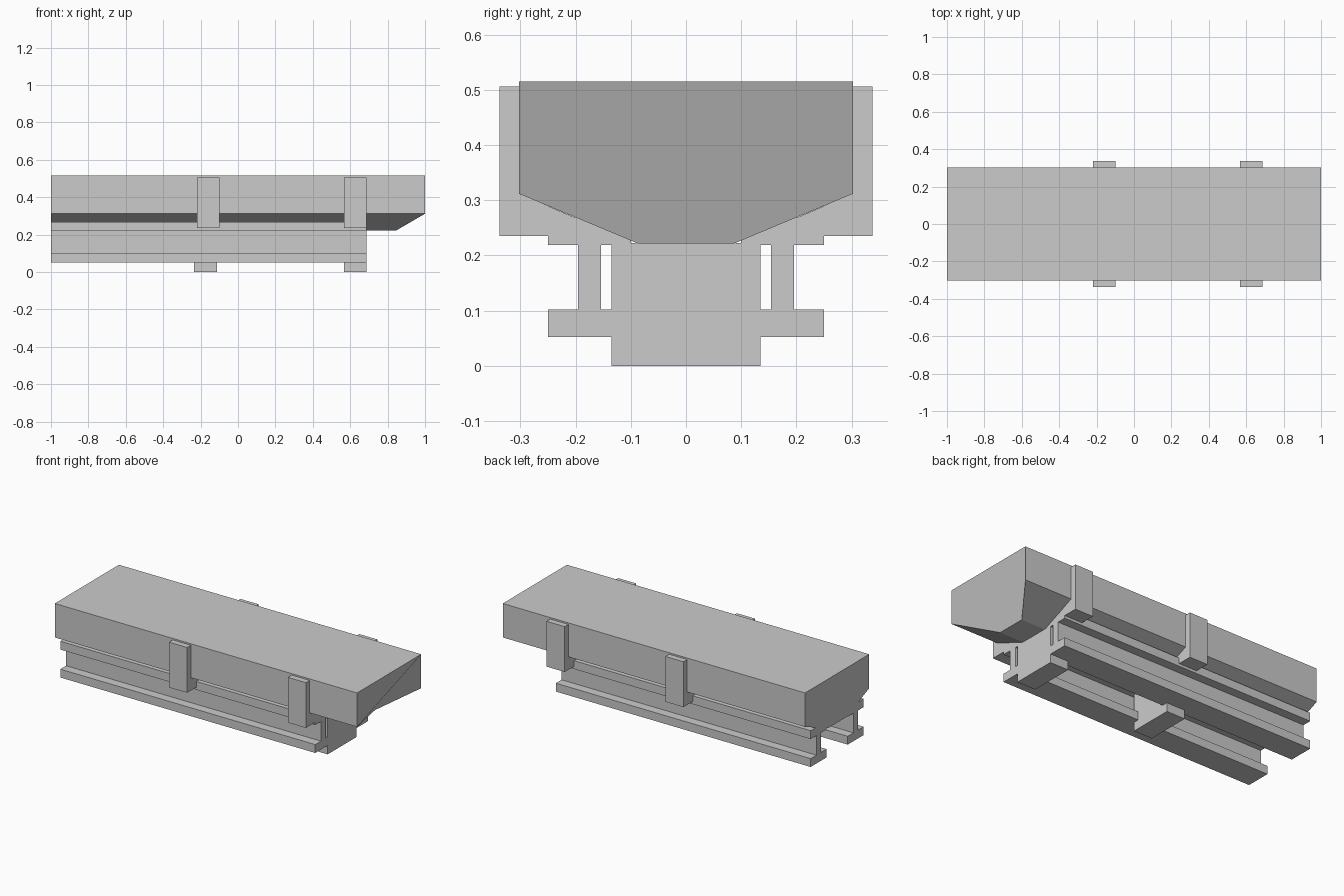
import bpy
import bmesh

cube = bpy.data.objects.get("Cube")
if cube:
    bpy.data.objects.remove(cube, do_unlink=True)

grey = bpy.data.materials.new("plain_grey")
grey.use_nodes = True
colour = (0.6, 0.6, 0.6, 1)
grey.diffuse_color = colour
grey.node_tree.nodes["Principled BSDF"].inputs["Base Color"].default_value = colour


def extrude_profile(name, profile, x0, x1, side=1):
    """Sweep a (y, z) outline along x; side=-1 mirrors it in y."""
    bm = bmesh.new()
    face = bm.faces.new([bm.verts.new((x0, side * y, z)) for y, z in profile])
    swept = bmesh.ops.extrude_face_region(bm, geom=[face])["geom"]
    for v in swept:
        if isinstance(v, bmesh.types.BMVert):
            v.co.x = x1
    bmesh.ops.recalc_face_normals(bm, faces=bm.faces)
    mesh = bpy.data.meshes.new(name)
    bm.to_mesh(mesh)
    bm.free()
    mesh.materials.append(grey)
    obj = bpy.data.objects.new(name, mesh)
    bpy.context.collection.objects.link(obj)
    return obj


# Deck with tapered underside; the right end slopes back along the bottom
DECK_W, KEEL_W, DECK_BOTTOM, KEEL_Z = 0.303, 0.088, 0.312, 0.222
outline = [(-DECK_W, 0.515), (DECK_W, 0.515), (DECK_W, DECK_BOTTOM),
           (KEEL_W, KEEL_Z), (-KEEL_W, KEEL_Z), (-DECK_W, DECK_BOTTOM)]
deck = extrude_profile("deck", outline, -1, 1)
for v in deck.data.vertices:
    if v.co.x > 0 and v.co.z < 0.25:
        v.co.x = 0.845

# Half outlines of the I-beam, measured from its web centre
half_beam = [(0.075, 0.052), (0.075, 0.102), (0.021, 0.102),
             (0.021, 0.219), (0.075, 0.219), (0.075, 0.269)]
beam = half_beam + [(-y, z) for y, z in reversed(half_beam)]

# Bracket hugging the deck side with a foot reaching in to the beam
bracket = [(0.338, 0.235), (0.338, 0.506), (0.302, 0.506),
           (0.302, DECK_BOTTOM), (0.2, 0.268), (0.2, 0.235)]

for label, side in (("left", -1), ("right", 1)):
    place = "front" if side < 0 else "back"
    extrude_profile(f"{place}_beam", [(y + 0.175, z) for y, z in beam], -1, 0.686, side)
    for pos, x in (("middle", -0.22), ("end", 0.566)):
        extrude_profile(f"{place}_{pos}_bracket", bracket, x, x + 0.12, side)

# Cross blocks between the beams
block = [(-0.135, 0), (0.135, 0), (0.135, 0.223), (-0.135, 0.223)]
for pos, x in (("middle", -0.235), ("end", 0.566)):
    extrude_profile(f"{pos}_cross_block", block, x, x + 0.122)
